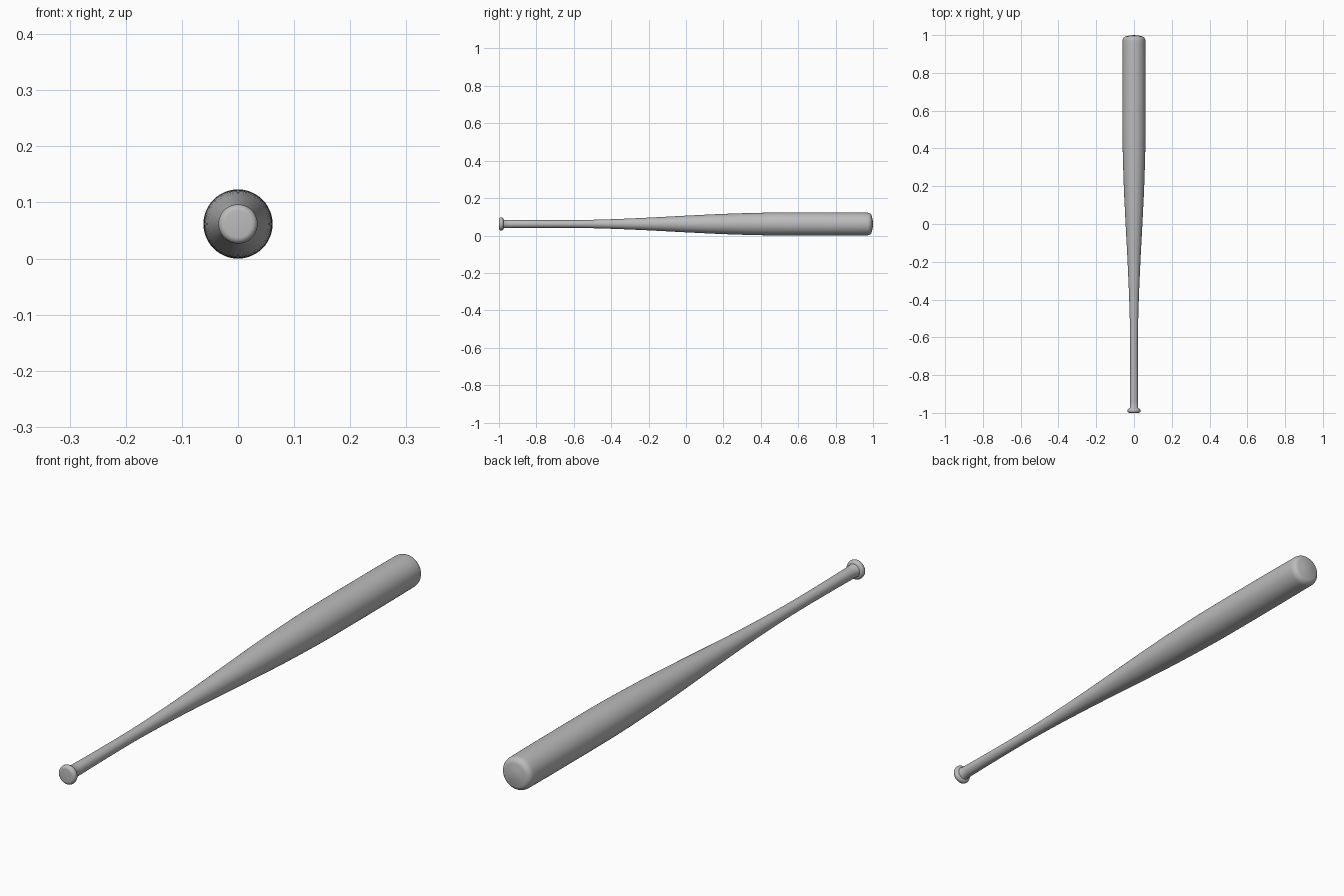
import bpy
import bmesh
import math
from mathutils import Vector, Matrix

SEGMENTS = 48
AXIS_HEIGHT = 0.0615

cube = bpy.data.objects.get("Cube")
if cube:
    bpy.data.objects.remove(cube, do_unlink=True)

grey = bpy.data.materials.new("plain grey")
grey.use_nodes = True
colour = (0.5, 0.5, 0.5, 1)
grey.diffuse_color = colour
grey.node_tree.nodes["Principled BSDF"].inputs["Base Color"].default_value = colour


def smooth_path(points, steps=4):
    """Catmull-Rom curve through the profile points."""
    p = [points[0]] + points + [points[-1]]
    out = []
    for a, b, c, d in zip(p, p[1:], p[2:], p[3:]):
        for i in range(steps):
            t = i / steps
            out.append(tuple(
                0.5 * (2 * v + (w - u) * t + (2 * u - 5 * v + 4 * w - x) * t ** 2
                       + (3 * v - u - 3 * w + x) * t ** 3)
                for u, v, w, x in zip(a, b, c, d)))
    return out + [points[-1]]


def arc(y, r, ry, rr, start, end, steps=6):
    """Elliptical corner of a profile, angles measured from outward to +y."""
    angles = [math.radians(start + (end - start) * i / steps) for i in range(steps + 1)]
    return [(y + ry * math.sin(a), r + rr * math.cos(a)) for a in angles]


def lathe(name, profile):
    """Turn a (y, radius) profile around the long axis."""
    bm = bmesh.new()
    verts = [bm.verts.new((r, y, 0)) for y, r in profile]
    edges = [bm.edges.new(pair) for pair in zip(verts, verts[1:])]
    bmesh.ops.spin(bm, geom=verts + edges, cent=Vector(), axis=(0, 1, 0),
                   angle=math.tau, steps=SEGMENTS)
    bmesh.ops.remove_doubles(bm, verts=bm.verts, dist=0.00001)
    bmesh.ops.recalc_face_normals(bm, faces=bm.faces)
    bmesh.ops.transform(bm, matrix=Matrix.Translation((0, 0, AXIS_HEIGHT)), verts=bm.verts)
    mesh = bpy.data.meshes.new(name)
    bm.to_mesh(mesh)
    bm.free()
    mesh.materials.append(grey)
    obj = bpy.data.objects.new(name, mesh)
    bpy.context.collection.objects.link(obj)
    bpy.ops.object.select_all(action="DESELECT")
    obj.select_set(True)
    bpy.context.view_layer.objects.active = obj
    bpy.ops.object.shade_smooth_by_angle(angle=math.radians(40))
    return obj


# Rounded knob, slim handle, long taper and barrel in one turned piece
knob = [(-1, 0)] + arc(-0.988, 0.024, 0.012, 0.011, -90, 90, 10)
shaft = smooth_path([(-0.974, 0.0225), (-0.8, 0.0205), (-0.6, 0.0205), (-0.4, 0.0255),
                     (-0.2, 0.034), (0, 0.0445), (0.2, 0.054), (0.4, 0.06),
                     (0.55, 0.0615), (0.8, 0.0615), (0.97, 0.0605)])
tip = arc(0.97, 0.0385, 0.024, 0.022, 15, 90) + [(0.998, 0.025), (1, 0)]
lathe("bat", knob + shaft + tip)
